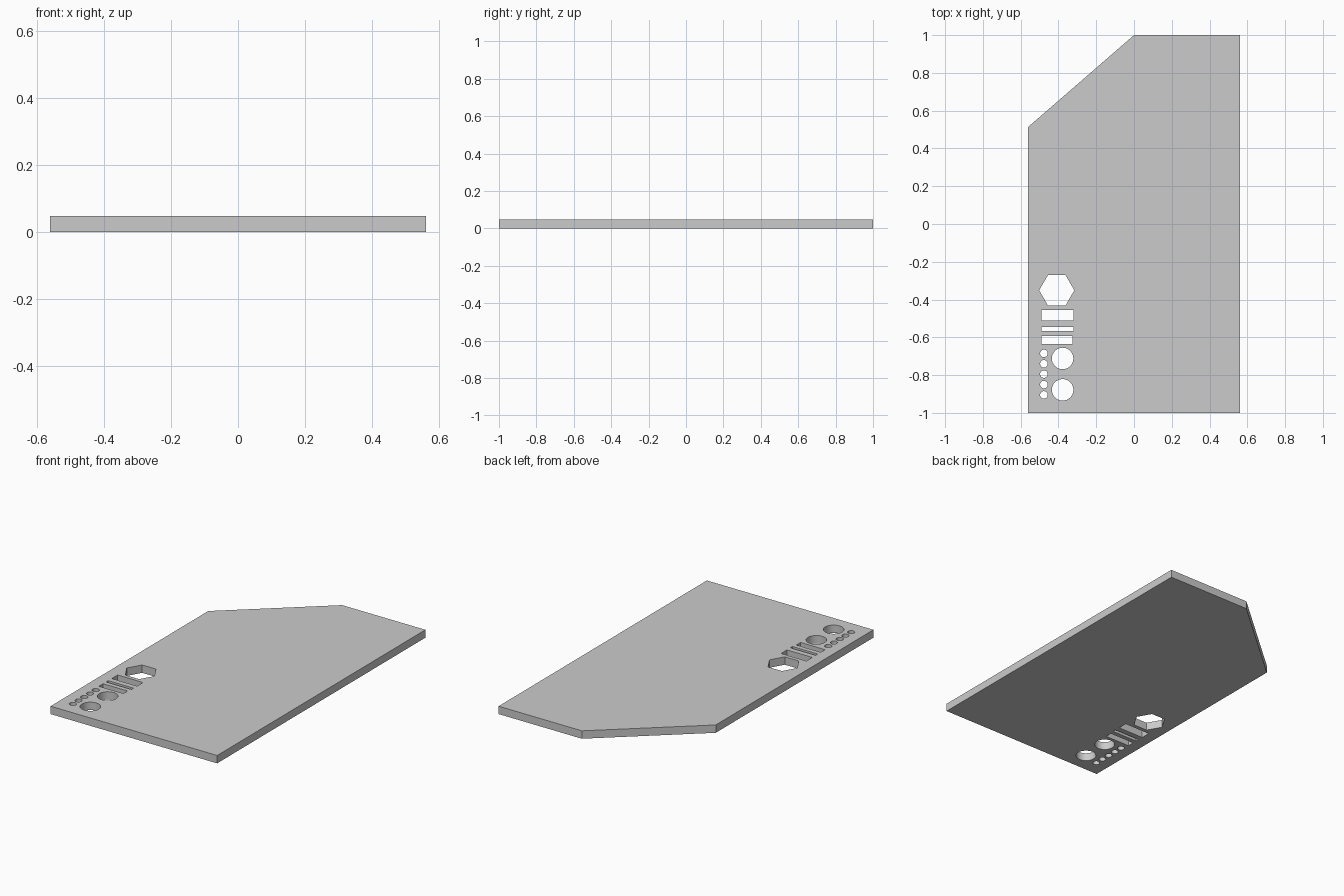
import bpy, bmesh
from math import cos, sin, pi

if "Cube" in bpy.data.objects:
    bpy.data.objects.remove(bpy.data.objects["Cube"])

T = 0.048  # plate thickness


def ring(cx, cy, r, n):
    return [(cx + r * cos(2 * pi * i / n), cy + r * sin(2 * pi * i / n)) for i in range(n)]


def rect(x0, x1, y0, y1):
    return [(x0, y0), (x1, y0), (x1, y1), (x0, y1)]


# Outline with one clipped corner
loops = [[(-0.56, -1), (0.56, -1), (0.56, 1), (0, 1), (-0.56, 0.514)]]

# Hexagonal hole
loops.append(ring(-0.409, -0.351, 0.093, 6))

# Rectangular slots
for x1, y0, y1 in [(-0.32, -0.512, -0.455), (-0.32, -0.566, -0.545), (-0.326, -0.635, -0.594)]:
    loops.append(rect(-0.491, x1, y0, y1))

# Two large round holes and a column of five small ones
for y in (-0.712, -0.878):
    loops.append(ring(-0.378, y, 0.057, 32))
for i in range(5):
    loops.append(ring(-0.477, -0.685 - 0.055 * i, 0.02, 32))

# Filled, extruded 2D profile
curve = bpy.data.curves.new("plate_profile", 'CURVE')
curve.dimensions = '2D'
curve.fill_mode = 'BOTH'
curve.extrude = T / 2
for pts in loops:
    s = curve.splines.new('POLY')
    s.points.add(len(pts) - 1)
    for p, (x, y) in zip(s.points, pts):
        p.co = (x, y, 0, 1)
    s.use_cyclic_u = True
profile = bpy.data.objects.new("plate_profile", curve)
bpy.context.collection.objects.link(profile)

# Turn the profile into a clean mesh standing on z = 0
mesh = bpy.data.meshes.new_from_object(profile.evaluated_get(bpy.context.evaluated_depsgraph_get()))
bpy.data.objects.remove(profile)
bm = bmesh.new()
bm.from_mesh(mesh)
bmesh.ops.remove_doubles(bm, verts=bm.verts, dist=1e-5)
bmesh.ops.translate(bm, verts=bm.verts, vec=(0, 0, T / 2))
bmesh.ops.recalc_face_normals(bm, faces=bm.faces)
bm.to_mesh(mesh)
bm.free()
plate = bpy.data.objects.new("gauge_plate", mesh)
bpy.context.collection.objects.link(plate)

# Smooth the round hole walls, keep the edges sharp
bpy.context.view_layer.objects.active = plate
plate.select_set(True)
bpy.ops.object.shade_smooth_by_angle()
